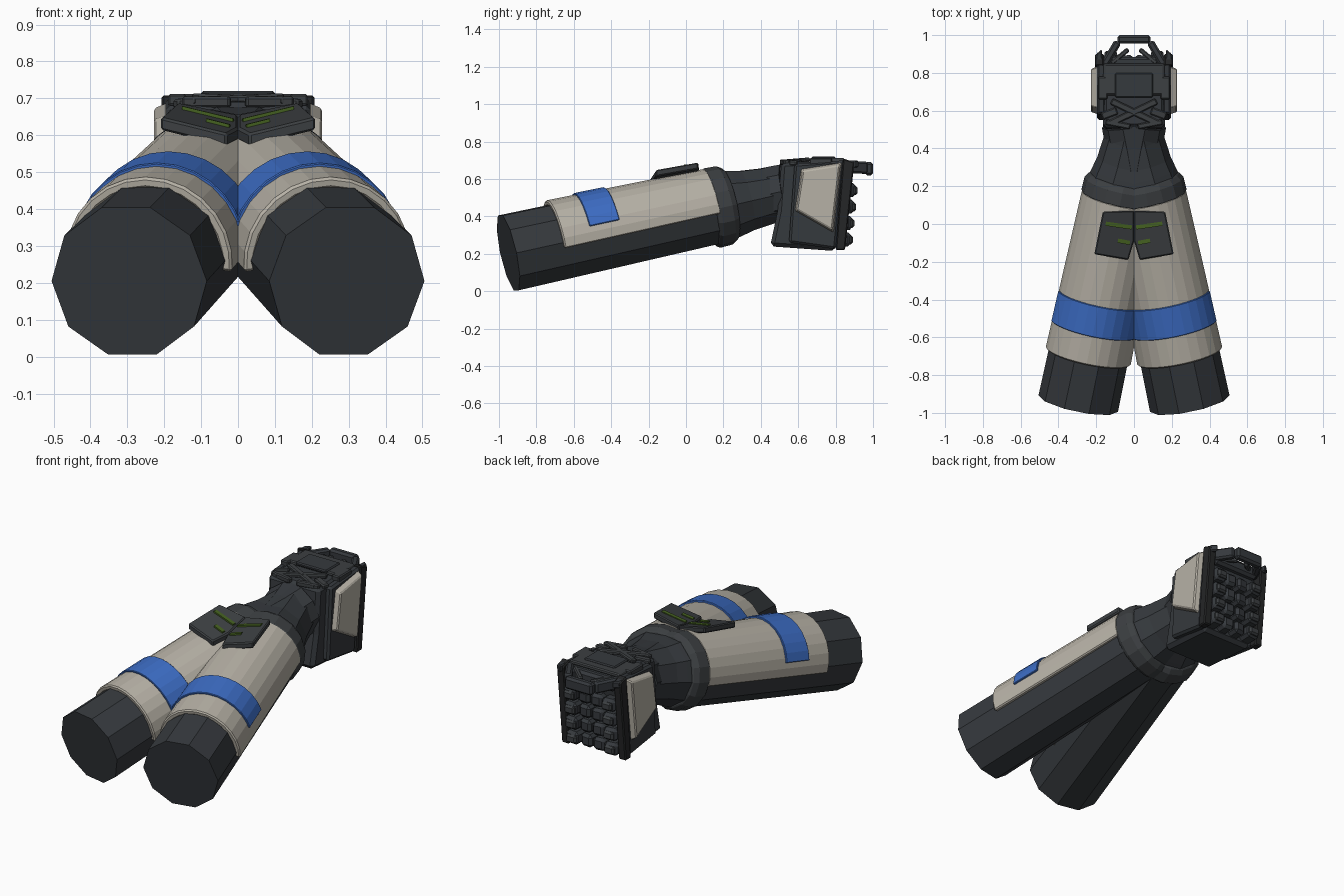
import bpy, bmesh, math
from mathutils import Vector as V

if "Cube" in bpy.data.objects:
    bpy.data.objects.remove(bpy.data.objects["Cube"])


def material(name, rgb):
    m = bpy.data.materials.new(name)
    m.diffuse_color = (*rgb, 1)
    m.use_nodes = True
    m.node_tree.nodes["Principled BSDF"].inputs["Base Color"].default_value = m.diffuse_color
    return m


DARK = material("dark_fabric", (0.036, 0.041, 0.047))
PLATE = material("dark_plate", (0.045, 0.050, 0.054))
BLACK = material("black_rubber", (0.018, 0.019, 0.020))
BEIGE = material("beige_armour", (0.47, 0.44, 0.38))
BLUE = material("blue_paint", (0.045, 0.15, 0.55))
GREEN = material("green_paint", (0.06, 0.12, 0.015))


def make(name, verts, faces, mat, bevel=0, mirror=True):
    bm = bmesh.new()
    vs = [bm.verts.new(v) for v in verts]
    for f in faces:
        bm.faces.new([vs[i] for i in f])
    bmesh.ops.recalc_face_normals(bm, faces=bm.faces)
    me = bpy.data.meshes.new(name)
    bm.to_mesh(me)
    bm.free()
    me.materials.append(mat)
    ob = bpy.data.objects.new(name, me)
    bpy.context.collection.objects.link(ob)
    if bevel:
        b = ob.modifiers.new("bevel", 'BEVEL')
        b.width, b.segments, b.limit_method = bevel, 1, 'ANGLE'
        b.angle_limit = math.radians(40)
    if mirror:
        m = ob.modifiers.new("mirror", 'MIRROR')
        m.use_mirror_merge = False
    return ob


# Arm axis: rises and converges toward the hands
AX = V((-0.21, 1, 0.22))
U = V((1, 0.21, 0)).normalized()
W = U.cross(AX).normalized()


def on_arm(y, r, deg):
    a = math.radians(deg)
    c = V((0.295, -0.95, 0.205)) + AX * (y + 0.95)
    return c + r * (math.cos(a) * U + math.sin(a) * W)


def tube(name, sections, n, mat, bevel=0):
    verts = [on_arm(y, r, 360 * k / n) for y, r in sections for k in range(n)]
    faces = [(i * n + k, i * n + (k + 1) % n, (i + 1) * n + (k + 1) % n, (i + 1) * n + k)
             for i in range(len(sections) - 1) for k in range(n)]
    last = (len(sections) - 1) * n
    faces += [tuple(range(n)), tuple(range(last, last + n))]
    return make(name, verts, faces, mat, bevel)


def arc_shell(name, y0, y1, r0, r1, thick, a0, a1, n, mat, bevel):
    verts = []
    for k in range(n + 1):
        a = a0 + (a1 - a0) * k / n
        verts += [on_arm(y0, r0, a), on_arm(y1, r1, a),
                  on_arm(y1, r1 - thick, a), on_arm(y0, r0 - thick, a)]
    faces = [(4 * k + j, 4 * k + (j + 1) % 4, 4 * k + 4 + (j + 1) % 4, 4 * k + 4 + j)
             for k in range(n) for j in range(4)]
    faces += [(0, 1, 2, 3), tuple(range(4 * n, 4 * n + 4))]
    return make(name, verts, faces, mat, bevel)


def prism(name, base, offset, mat, bevel=0.006, mirror=True, taper=1.0):
    base = [V(p) for p in base]
    mid = sum(base, V()) / len(base)
    top = [mid + (p - mid) * taper + V(offset) for p in base]
    n = len(base)
    faces = [(k, (k + 1) % n, n + (k + 1) % n, n + k) for k in range(n)]
    faces += [tuple(range(n)), tuple(range(n, 2 * n))]
    return make(name, base + top, faces, mat, bevel, mirror)


def side(name, x0, x1, yz, mat, **kw):
    return prism(name, [(x0, y, z) for y, z in yz], (x1 - x0, 0, 0), mat, **kw)


def box(name, lo, hi, mat, **kw):
    (a, b, c), (d, e, f) = lo, hi
    return prism(name, [(a, b, c), (d, b, c), (d, e, c), (a, e, c)], (0, 0, f - c), mat, **kw)


def bar(name, p, q, w, h, mat, **kw):
    p, q = V(p), V(q)
    s = (q - p).cross(V((0, 0, 1))).normalized() * w / 2
    up = V((0, 0, h))
    return prism(name, [v - up / 2 for v in (p - s, p + s, q + s, q - s)], up, mat, **kw)


# Ten-sided sleeve narrowing to the wrist
tube("forearm", [(-0.95, 0.215), (0.18, 0.202), (0.26, 0.185), (0.32, 0.170),
                 (0.43, 0.158), (0.54, 0.155)], 10, DARK)
tube("wrist_cuff", [(0.12, 0.205), (0.14, 0.217), (0.205, 0.214), (0.235, 0.195)], 16, PLATE, 0.005)

# Beige half shell and its painted band
arc_shell("forearm_armour", -0.70, 0.14, 0.231, 0.214, 0.03, -8, 188, 14, BEIGE, 0.007)
arc_shell("blue_band", -0.55, -0.39, 0.237, 0.234, 0.02, 14, 166, 12, BLUE, 0.003)


# Split display plate with green strips, lying on a sloped plane
def slope(x, y, lift=0.0):
    return (x, y, 0.635 + 0.21 * x + 0.22 * y + lift)


prism("display_plate", [slope(x, y, -0.03) for x, y in
                        [(0, 0.07), (0.165, 0.065), (0.21, -0.16), (0.03, -0.19), (0, -0.09)]],
      (0, 0, 0.035), PLATE)
for i, (a, b) in enumerate([((0.012, -0.018), (0.15, 0.002)), ((0.022, -0.1), (0.085, -0.088))]):
    bar(f"green_strip_{i}", slope(*a, 0.006), slope(*b, 0.006), 0.022, 0.012, GREEN, bevel=0)

# Fist body
side("palm", -0.165, 0.165, [(0.45, 0.24), (0.80, 0.215), (0.86, 0.695), (0.51, 0.69), (0.49, 0.43)],
     DARK, mirror=False, bevel=0.02)
side("palm_side", 0.15, 0.197, [(0.55, 0.26), (0.80, 0.225), (0.85, 0.70), (0.58, 0.68)],
     DARK, bevel=0.012)
side("hand_guard", 0.19, 0.228, [(0.58, 0.43), (0.79, 0.31), (0.835, 0.69), (0.615, 0.655)],
     BEIGE, taper=0.9)
side("guard_rail", 0.16, 0.207, [(0.80, 0.22), (0.85, 0.22), (0.90, 0.69), (0.84, 0.71)], BLACK)
prism("rail_cap", [(0.165, 0.84, 0.66), (0.205, 0.84, 0.66), (0.20, 0.90, 0.66), (0.17, 0.925, 0.66)],
      (0, 0, 0.04), DARK)

# Back of hand: plate, lugs and crossed straps
box("back_plate", (-0.165, 0.68, 0.69), (0.165, 0.85, 0.712), PLATE, mirror=False, taper=0.95)
box("centre_pad", (-0.10, 0.67, 0.70), (0.10, 0.80, 0.72), DARK, mirror=False)
box("side_lug", (0.14, 0.66, 0.665), (0.19, 0.78, 0.712), PLATE)
bar("cross_strap", (-0.13, 0.53, 0.693), (0.12, 0.65, 0.703), 0.035, 0.022, PLATE)
bar("wrist_strap", (0.02, 0.515, 0.69), (0.15, 0.54, 0.69), 0.03, 0.03, PLATE)
bar("edge_strap", (0.09, 0.60, 0.695), (0.17, 0.57, 0.685), 0.04, 0.025, PLATE)

# Curled fingers, two segments on each side
for i in range(4):
    z = 0.275 + 0.088 * i
    y = 0.865 + 0.008 * i
    for j, (x0, x1) in enumerate([(0.004, 0.078), (0.084, 0.165)]):
        d = 0.012 * j
        prism(f"finger_{i}_{j}", [(x0, 0.76, z - 0.038), (x1, 0.76, z - 0.038),
                                  (x1, y + d, z - 0.034), (x0, y + d + 0.008, z - 0.034)],
              (0, 0, 0.074), DARK, bevel=0.016)
    box(f"finger_tip_{i}", (0.09, y, z - 0.024), (0.155, y + 0.028, z + 0.024), PLATE, bevel=0.01)

# Pointing fingers closing over the fist top
bar("index_base", (0.165, 0.83, 0.665), (0.085, 0.965, 0.66), 0.04, 0.065, DARK, bevel=0.01)
bar("index_knuckle", (0.12, 0.85, 0.67), (0.03, 0.925, 0.655), 0.025, 0.04, PLATE)
box("index_tip", (-0.088, 0.955, 0.62), (0.088, 1.0, 0.69), DARK, mirror=False, bevel=0.012)
box("knuckle_row", (-0.15, 0.80, 0.615), (0.15, 0.885, 0.685), DARK, mirror=False, bevel=0.015)
